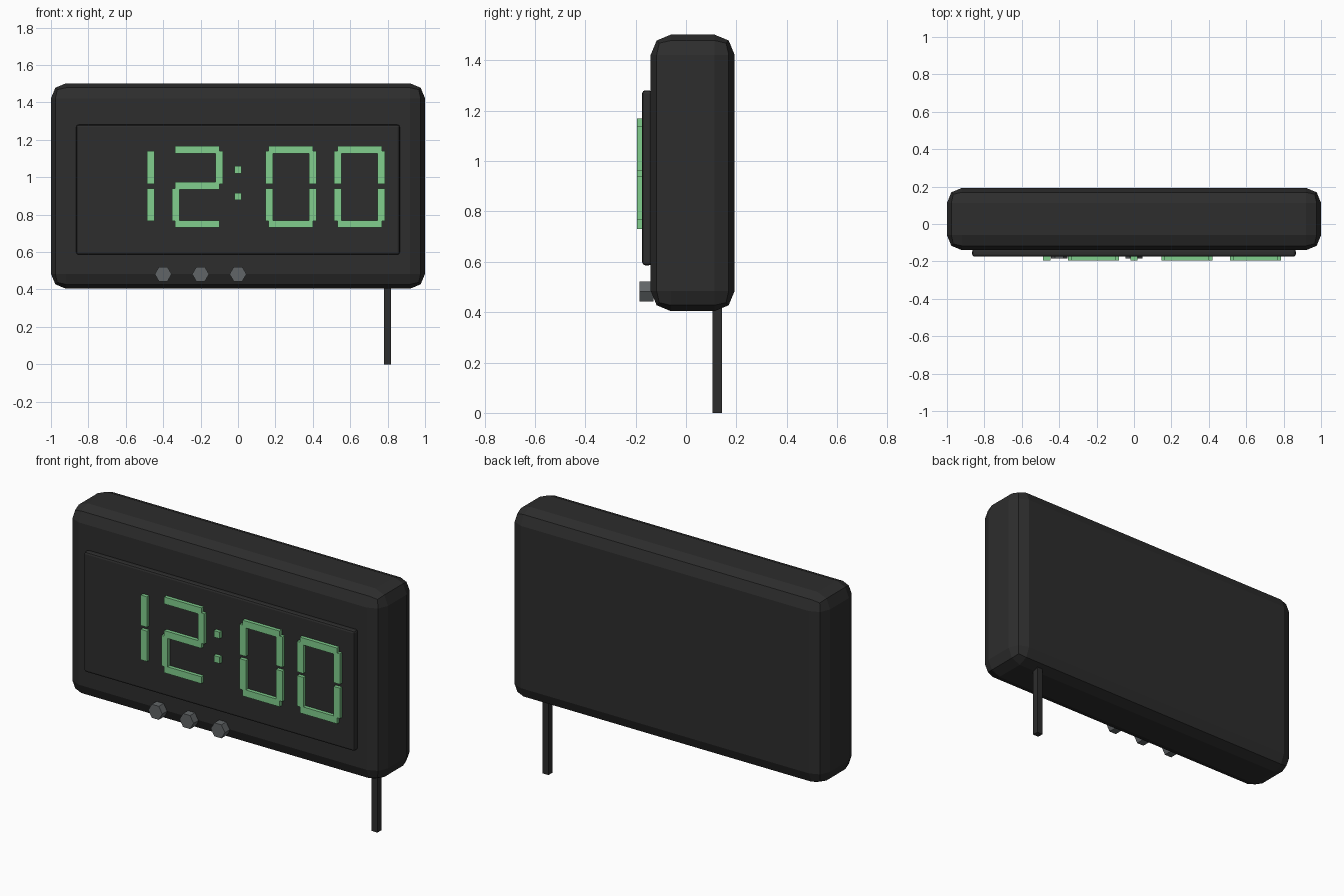
import bpy, bmesh, math
from mathutils import Matrix

if "Cube" in bpy.data.objects:
    bpy.data.objects.remove(bpy.data.objects["Cube"])


def material(name, rgb):
    m = bpy.data.materials.new(name)
    m.diffuse_color = (*rgb, 1.0)
    m.use_nodes = True
    m.node_tree.nodes["Principled BSDF"].inputs["Base Color"].default_value = m.diffuse_color
    return m


BLACK = material("black plastic", (0.026, 0.026, 0.026))
GREEN = material("display green", (0.22, 0.62, 0.27))
GREY = material("button grey", (0.12, 0.13, 0.135))


def finish(name, bm, mat):
    mesh = bpy.data.meshes.new(name)
    bm.to_mesh(mesh)
    bm.free()
    mesh.materials.append(mat)
    obj = bpy.data.objects.new(name, mesh)
    bpy.context.collection.objects.link(obj)
    return obj


def add_box(bm, lo, hi):
    size = [b - a for a, b in zip(lo, hi)]
    mid = [(a + b) / 2 for a, b in zip(lo, hi)]
    bmesh.ops.create_cube(bm, size=1, matrix=Matrix.Translation(mid) @ Matrix.Diagonal((*size, 1)))


def box(name, lo, hi, mat, bevel=0, segments=1):
    bm = bmesh.new()
    add_box(bm, lo, hi)
    if bevel:
        bmesh.ops.bevel(bm, geom=bm.edges[:], offset=bevel, segments=segments,
                        profile=0.5, affect='EDGES')
    return finish(name, bm, mat)


# Case, raised display panel and the single rear leg
box("case", (-1, -0.14, 0.404), (1, 0.193, 1.502), BLACK, 0.08, 2)
box("display_panel", (-0.865, -0.174, 0.586), (0.865, -0.135, 1.281), BLACK, 0.012, 2)
box("rear_leg", (0.78, 0.106, 0), (0.817, 0.142, 0.42), BLACK)

# Hexagonal buttons
for i, x in enumerate((-0.4, -0.2, 0.0)):
    bm = bmesh.new()
    place = (Matrix.Translation((x, -0.157, 0.482)) @ Matrix.Rotation(math.pi / 2, 4, 'X')
             @ Matrix.Rotation(math.pi / 2, 4, 'Z'))
    bmesh.ops.create_cone(bm, cap_ends=True, segments=6, radius1=0.045, radius2=0.045,
                          depth=0.054, matrix=place)
    # turn each hexagon so that corners point left and right
    if max(v.co.x for v in bm.verts) - x < 0.044:
        bmesh.ops.rotate(bm, verts=bm.verts[:], cent=(x, 0, 0.482),
                         matrix=Matrix.Rotation(math.pi / 6, 3, 'Y'))
    finish(f"button_{i + 1}", bm, GREY)

# Seven-segment display: (x offset, z, half width, half height) for each bar
BARS = {
    "top": (0, 1.148, 0.119, 0.02),
    "middle": (0, 0.954, 0.119, 0.02),
    "bottom": (0, 0.75, 0.119, 0.02),
    "upper_left": (-0.117, 1.051, 0.02, 0.088),
    "upper_right": (0.117, 1.051, 0.02, 0.088),
    "lower_left": (-0.117, 0.853, 0.02, 0.088),
    "lower_right": (0.117, 0.853, 0.02, 0.088),
}
ONE = ("upper_right", "lower_right")
TWO = ("top", "upper_right", "middle", "lower_left", "bottom")
ZERO = [b for b in BARS if b != "middle"]


def segments(name, bars):
    bm = bmesh.new()
    for x, z, w, h in bars:
        add_box(bm, (x - w, -0.194, z - h), (x + w, -0.170, z + h))
    finish(name, bm, GREEN)


DIGITS = [("hour_tens", -0.583, ONE), ("hour_units", -0.217, TWO),
          ("minute_tens", 0.283, ZERO), ("minute_units", 0.65, ZERO)]
for name, cx, lit in DIGITS:
    segments(name, [(cx + BARS[b][0], *BARS[b][1:]) for b in lit])

# Colon dots
segments("colon_dots", [(0, z, 0.019, 0.019) for z in (1.04, 0.896)])
